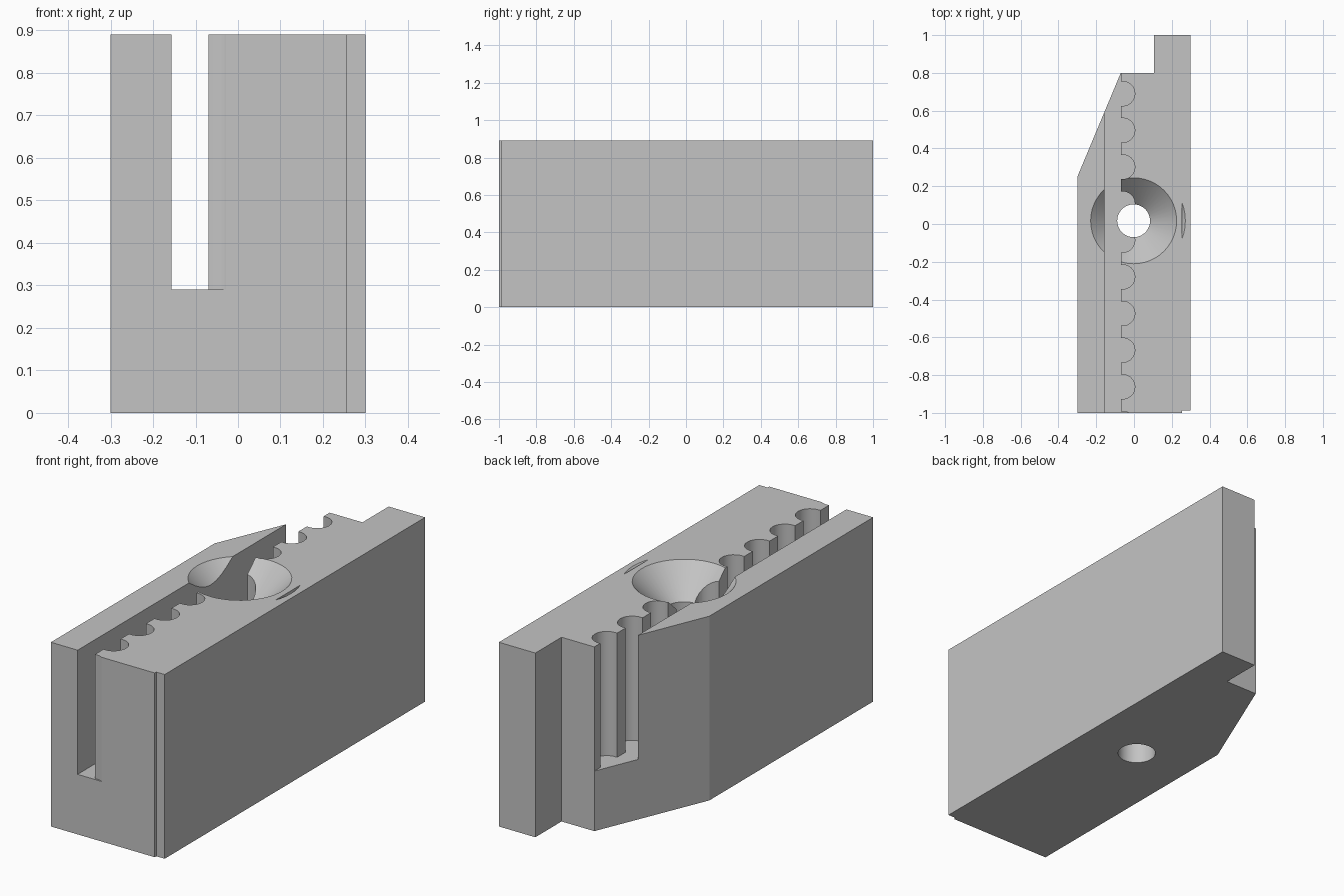
import bpy, bmesh
from math import cos, sin, radians

cube = bpy.data.objects.get("Cube")
if cube:
    bpy.data.objects.remove(cube, do_unlink=True)

HEIGHT = 0.89
FLOOR = 0.29

grey = bpy.data.materials.new("plain grey")
grey.use_nodes = True
grey.diffuse_color = (0.55, 0.55, 0.55, 1)
grey.node_tree.nodes["Principled BSDF"].inputs["Base Color"].default_value = grey.diffuse_color


def make_object(name, bm):
    bmesh.ops.recalc_face_normals(bm, faces=bm.faces)
    mesh = bpy.data.meshes.new(name)
    bm.to_mesh(mesh)
    bm.free()
    mesh.materials.append(grey)
    obj = bpy.data.objects.new(name, mesh)
    bpy.context.scene.collection.objects.link(obj)
    return obj


def prism(name, outline, low, high):
    bm = bmesh.new()
    face = bm.faces.new([bm.verts.new((x, y, low)) for x, y in outline])
    side = bmesh.ops.extrude_face_region(bm, geom=[face])["geom"]
    verts = [v for v in side if isinstance(v, bmesh.types.BMVert)]
    bmesh.ops.translate(bm, verts=verts, vec=(0, 0, high - low))
    return make_object(name, bm)


def turned(name, profile, x, y, sides=48):
    # Stacked rings of (radius, height), capped at both ends
    bm = bmesh.new()
    rings = []
    for r, z in profile:
        angles = [radians(360 * i / sides) for i in range(sides)]
        rings.append([bm.verts.new((x + r * cos(a), y + r * sin(a), z)) for a in angles])
    for a, b in zip(rings, rings[1:]):
        for i in range(sides):
            j = (i + 1) % sides
            bm.faces.new((a[i], a[j], b[j], b[i]))
    bm.faces.new(rings[0])
    bm.faces.new(rings[-1])
    return make_object(name, bm)


def cut(target, cutter):
    mod = target.modifiers.new("cut", "BOOLEAN")
    mod.operation = "DIFFERENCE"
    mod.solver = "EXACT"
    mod.object = cutter
    bpy.context.view_layer.update()
    bpy.context.view_layer.objects.active = target
    bpy.ops.object.modifier_apply(modifier=mod.name)
    bpy.data.objects.remove(cutter, do_unlink=True)


# Main block with slanted rear corner and rear tongue
body = prism("body", [(-0.3, -1), (0.255, -1), (0.255, 1), (0.105, 1),
                      (0.105, 0.8), (-0.07, 0.8), (-0.3, 0.25)], 0, HEIGHT)

# Slot with a scalloped inner wall
slot = [(-0.157, 0.95), (-0.157, -1.2), (-0.07, -1.2)]
for i in reversed(range(10)):
    centre = 0.69 - 0.194 * i
    for step in range(13):
        a = radians(-98.8 + 197.6 * step / 12)
        slot.append((-0.06 + 0.065 * cos(a), centre + 0.065 * sin(a)))
slot.append((-0.07, 0.95))
cut(body, prism("slot_cutter", slot, FLOOR, 1.2))

# Countersunk screw hole
cut(body, turned("hole_cutter", [(0.087, -0.1), (0.087, 0.75), (0.328, 0.99)], -0.002, 0.017))

# Side plate with the shallow rim nick
plate = prism("side_plate", [(0.255, -0.988), (0.3, -0.988), (0.3, 1), (0.255, 1)], 0, HEIGHT)
cut(plate, turned("nick_cutter", [(0.172, HEIGHT - 0.1), (0.372, HEIGHT + 0.1)], 0, 0.017))

# Smooth the turned and scalloped walls, keep the edges sharp
for obj in (body, plate):
    bpy.ops.object.select_all(action="DESELECT")
    obj.select_set(True)
    bpy.context.view_layer.objects.active = obj
    bpy.ops.object.shade_smooth_by_angle(angle=radians(20))
